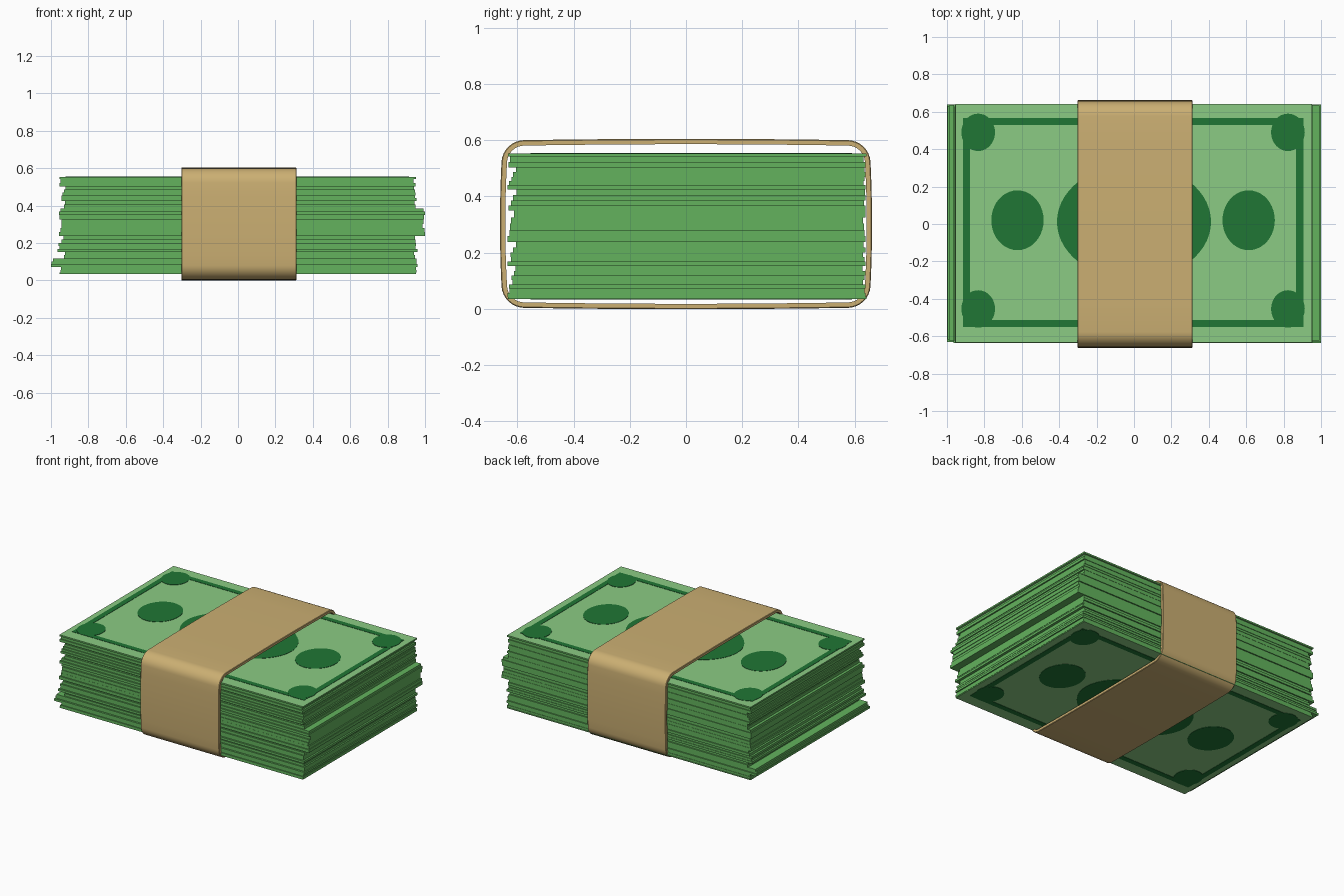
import bpy, bmesh, math, random

if "Cube" in bpy.data.objects:
    bpy.data.objects.remove(bpy.data.objects["Cube"])

random.seed(4)


def material(name, rgb):
    m = bpy.data.materials.new(name)
    m.diffuse_color = (*rgb, 1)
    m.use_nodes = True
    m.node_tree.nodes["Principled BSDF"].inputs["Base Color"].default_value = m.diffuse_color
    return m


PAPER = material("light green paper", (0.26, 0.60, 0.23))
EDGE = material("mid green edges", (0.125, 0.45, 0.11))
INK = material("dark green ink", (0.014, 0.18, 0.035))
TAN = material("tan band", (0.60, 0.43, 0.17))


def finish(name, bm, mat):
    bmesh.ops.recalc_face_normals(bm, faces=bm.faces)
    me = bpy.data.meshes.new(name)
    bm.to_mesh(me)
    bm.free()
    me.materials.append(mat)
    ob = bpy.data.objects.new(name, me)
    bpy.context.collection.objects.link(ob)
    return ob


def add_box(bm, x0, x1, y0, y1, z0, z1):
    vs = bmesh.ops.create_cube(bm, size=1)["verts"]
    for v in vs:
        v.co.x = x1 if v.co.x > 0 else x0
        v.co.y = y1 if v.co.y > 0 else y0
        v.co.z = z1 if v.co.z > 0 else z0
    return vs


def add_disc(bm, cx, cy, rx, ry, z0, z1, n=40):
    vs = [bm.verts.new((cx + rx * math.cos(2 * math.pi * i / n),
                        cy + ry * math.sin(2 * math.pi * i / n), z0)) for i in range(n)]
    f = bm.faces.new(vs)
    top = bmesh.ops.extrude_face_region(bm, geom=[f])["geom"]
    for v in top:
        if isinstance(v, bmesh.types.BMVert):
            v.co.z = z1


# Bundles of bills: z bottom, z top, x left, x right, y front, sheets
bundles = [
    (0.042, 0.072, -0.95, 0.955, -0.635, 2),
    (0.072, 0.118, -1.00, 0.96, -0.630, 3),
    (0.118, 0.152, -0.93, 0.945, -0.612, 2),
    (0.152, 0.200, -0.965, 0.96, -0.635, 3),
    (0.200, 0.238, -0.945, 0.95, -0.615, 2),
    (0.238, 0.325, -0.957, 1.00, -0.635, 4),
    (0.325, 0.350, -0.955, 0.995, -0.612, 1),
    (0.350, 0.385, -0.957, 1.00, -0.632, 2),
    (0.385, 0.425, -0.93, 0.95, -0.615, 2),
    (0.425, 0.470, -0.945, 0.955, -0.635, 3),
    (0.470, 0.503, -0.93, 0.945, -0.615, 2),
    (0.503, 0.542, -0.955, 0.95, -0.632, 2),
]
bm = bmesh.new()
for z0, z1, xl, xr, yf, n in bundles:
    h = (z1 - z0) / n
    for i in range(n):
        # the first sheet keeps the full outline, the others are nudged inwards
        j = [0 if i == 0 else random.uniform(0.002, 0.014) for _ in range(4)]
        add_box(bm, xl + j[0], xr - j[1], yf + j[2], 0.638 - j[3] * 0.7,
                z0 + i * h, z0 + (i + 1) * h)
finish("bill_stack", bm, EDGE)

# Printed bill on the top and on the bottom of the stack
for side, za, zb, d in (("top", 0.542, 0.553, 1), ("bottom", 0.042, 0.036, -1)):
    bm = bmesh.new()
    add_box(bm, -0.955, 0.953, -0.634, 0.642, min(za, zb), max(za, zb))
    bill = finish(side + "_bill", bm, PAPER)
    bill.data.materials.append(EDGE)
    for p in bill.data.polygons:
        p.material_index = 0 if abs(p.normal.z) > 0.5 else 1

    # border frame, corner spots, side ovals and centre portrait oval
    bm = bmesh.new()
    cx, cy = -0.005, 0.008
    z0, z1 = zb - 0.001 * d, zb + 0.002 * d
    X, Y, w = 0.91, 0.56, 0.038
    for s in (-1, 1):
        add_box(bm, cx - X, cx + X, *sorted((cy + s * Y, cy + s * (Y - w))), *sorted((z0, z1)))
        add_box(bm, *sorted((cx + s * X, cx + s * (X - w))), cy - Y + w, cy + Y - w, *sorted((z0, z1)))
        add_disc(bm, cx + s * 0.618, 0.02, 0.14, 0.16, z0, z1)
        for t in (-1, 1):
            add_disc(bm, cx + s * 0.828, 0.018 + t * 0.472, 0.09, 0.1, z0, z1 + 0.0005 * d)
    add_disc(bm, 0, 0.012, 0.412, 0.31, z0, z1, 56)
    finish(side + "_print", bm, INK)


# Paper band: rounded, slightly bulging loop wrapped around the stack
def loop(inset):
    hy, hz, r = 0.652 - inset, 0.297 - inset, 0.075 - inset
    pts = []
    for sy, sz, a0 in ((1, 1, 0), (-1, 1, 90), (-1, -1, 180), (1, -1, 270)):
        for k in range(9):
            a = math.radians(a0 + k * 90 / 8)
            pts.append((sy * (hy - r) + r * math.cos(a), sz * (hz - r) + r * math.sin(a)))
    out = []
    for i, (y, z) in enumerate(pts):
        out.append((y, z))
        if i % 9 == 8:  # extra points along each straight side
            y2, z2 = pts[(i + 1) % len(pts)]
            out += [(y + (y2 - y) * t / 8, z + (z2 - z) * t / 8) for t in range(1, 8)]
    # bulge the middle of every side outwards
    return [(y + math.copysign(0.010, y) * max(0, 1 - (z / hz) ** 2) * min(1, abs(y) / hy),
             0.302 + z + math.copysign(0.006, z) * max(0, 1 - (y / hy) ** 2) * min(1, abs(z) / hz))
            for y, z in out]


bm = bmesh.new()
rings = []
for x, inset in ((-0.303, 0.003), (-0.300, 0), (0.309, 0), (0.312, 0.003),
                 (0.312, 0.019), (-0.303, 0.019)):
    rings.append([bm.verts.new((x, y, z)) for y, z in loop(inset)])
for a, b in zip(rings, rings[1:] + rings[:1]):
    n = len(a)
    for i in range(n):
        bm.faces.new((a[i], a[(i + 1) % n], b[(i + 1) % n], b[i]))
band = finish("paper_band", bm, TAN)
bpy.context.view_layer.objects.active = band
band.select_set(True)
bpy.ops.object.shade_smooth_by_angle(angle=math.radians(35))
